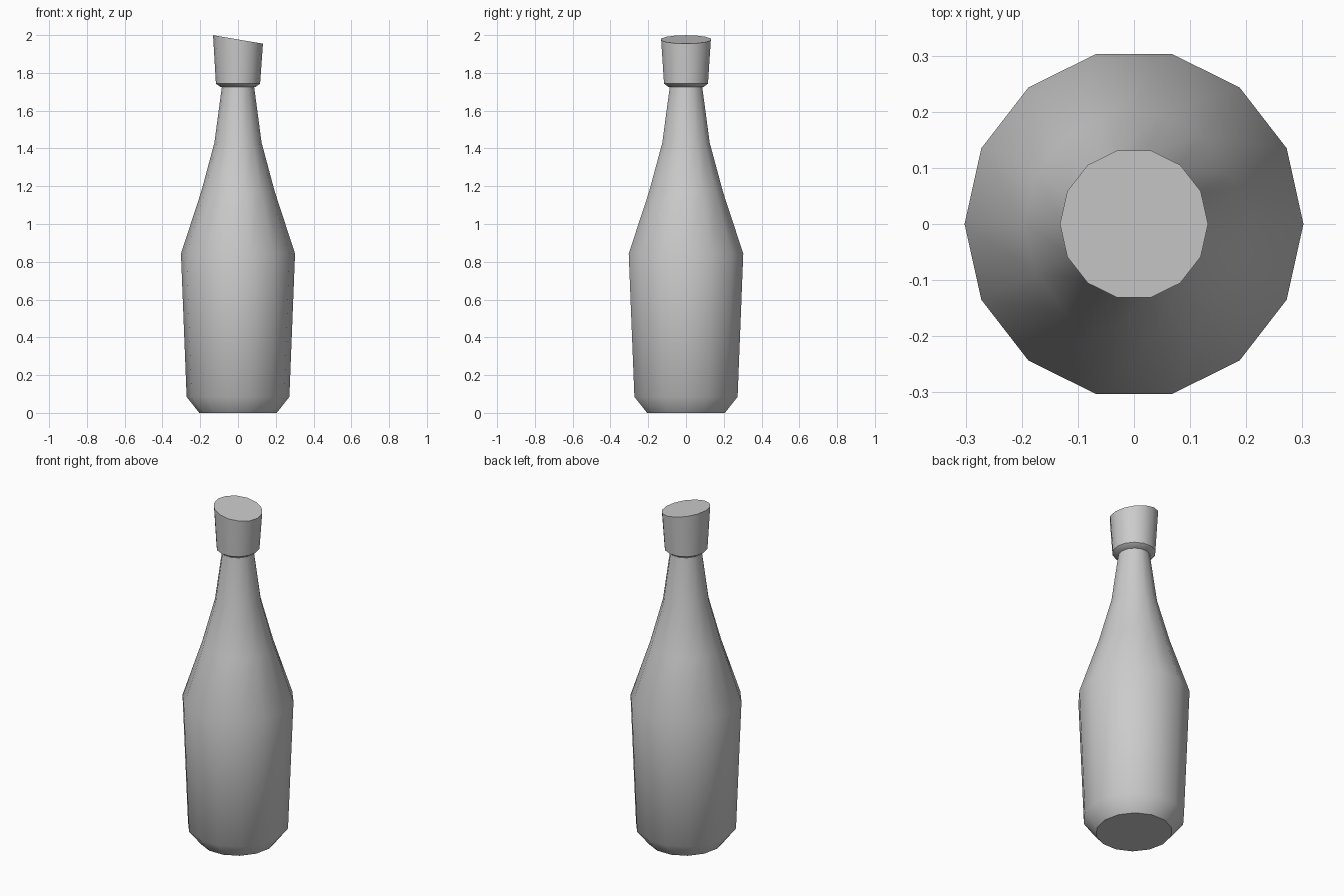
import bpy, bmesh, math

if "Cube" in bpy.data.objects:
    bpy.data.objects.remove(bpy.data.objects["Cube"])

SIDES = 14
Y_SCALE = 1.03  # body is very slightly deeper than wide


def lathe(name, profile, y_scale, slant=0.0):
    """Revolve (radius, z) points into a capped solid; slant tilts the top rim."""
    bm = bmesh.new()
    rings = []
    for i, (r, z) in enumerate(profile):
        tilt = slant if i == len(profile) - 1 else 0.0
        ring = []
        for k in range(SIDES):
            a = 2 * math.pi * k / SIDES
            x, y = r * math.cos(a), r * y_scale * math.sin(a)
            ring.append(bm.verts.new((x, y, z + tilt * x)))
        rings.append(ring)
    for low, high in zip(rings, rings[1:]):
        for k in range(SIDES):
            n = (k + 1) % SIDES
            bm.faces.new((low[k], low[n], high[n], high[k]))
    bm.faces.new(rings[0][::-1])
    bm.faces.new(rings[-1])
    mesh = bpy.data.meshes.new(name)
    bm.to_mesh(mesh)
    bm.free()
    obj = bpy.data.objects.new(name, mesh)
    bpy.context.collection.objects.link(obj)
    bpy.ops.object.select_all(action='DESELECT')
    obj.select_set(True)
    bpy.context.view_layer.objects.active = obj
    bpy.ops.object.shade_smooth_by_angle(angle=math.radians(40))
    return obj


# Bottle body: chamfered foot, flaring wall, tapering shoulder and neck
lathe("bottle", [(0.205, 0.0), (0.272, 0.085), (0.302, 0.843), (0.195, 1.17),
                 (0.125, 1.43), (0.085, 1.73)], Y_SCALE)

# Stopper: chamfered lower edge, slanted flat top
lathe("stopper", [(0.091, 1.724), (0.117, 1.743), (0.132, 1.977)], 1.02,
      slant=-0.045 / 0.264)
